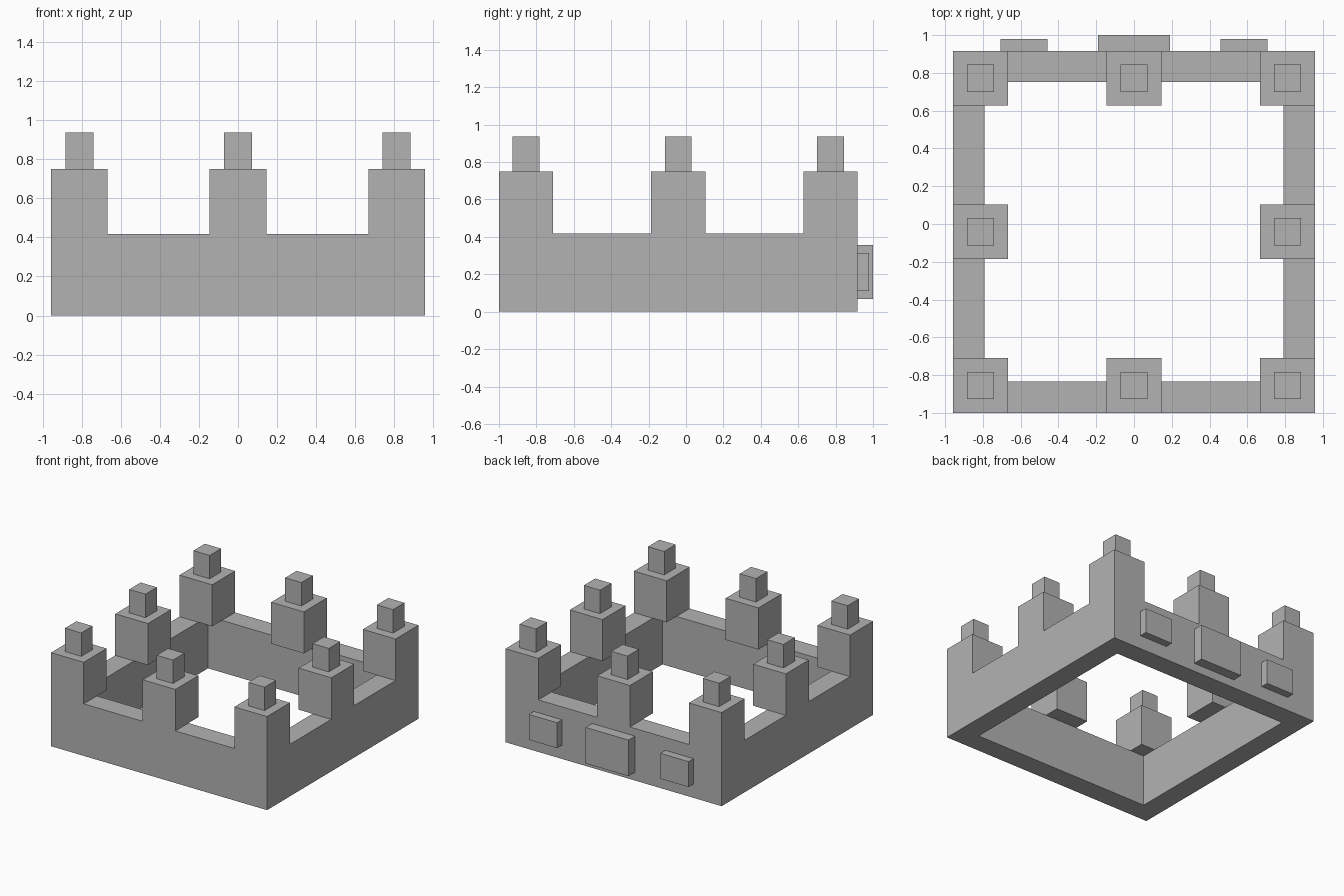
import bpy
import bmesh

cube = bpy.data.objects.get("Cube")
if cube:
    bpy.data.objects.remove(cube, do_unlink=True)

# Single stone colour
stone = bpy.data.materials.new("stone_grey")
stone.use_nodes = True
colour = (0.45, 0.45, 0.45, 1)
stone.diffuse_color = colour
stone.node_tree.nodes["Principled BSDF"].inputs["Base Color"].default_value = colour


def add_object(name, bm):
    bmesh.ops.recalc_face_normals(bm, faces=bm.faces)
    mesh = bpy.data.meshes.new(name)
    bm.to_mesh(mesh)
    bm.free()
    mesh.materials.append(stone)
    obj = bpy.data.objects.new(name, mesh)
    bpy.context.collection.objects.link(obj)
    return obj


def box(name, x, y, z):
    """Box from (low, high) ranges on each axis."""
    bm = bmesh.new()
    bmesh.ops.create_cube(bm, size=1)
    for v in bm.verts:
        v.co = [(lo + hi) / 2 + c * (hi - lo)
                for c, (lo, hi) in zip(v.co, (x, y, z))]
    return add_object(name, bm)


def span(centre, size):
    return centre - size / 2, centre + size / 2


HALF_X, FRONT, BACK = 0.958, -1.0, 0.917
WALL, WALL_TOP = 0.166, 0.417
BLOCK, BLOCK_TOP = 0.29, 0.75
CAP, CAP_TOP = 0.144, 0.938

# Rectangular wall: a closed ring with an open courtyard
bm = bmesh.new()
rings = []
for inset, z in ((0, 0), (0, WALL_TOP), (WALL, WALL_TOP), (WALL, 0)):
    x, y0, y1 = HALF_X - inset, FRONT + inset, BACK - inset
    rings.append([bm.verts.new((px, py, z))
                  for px, py in ((-x, y0), (x, y0), (x, y1), (-x, y1))])
for i in range(4):
    a, b = rings[i], rings[(i + 1) % 4]
    for j in range(4):
        k = (j + 1) % 4
        bm.faces.new((a[j], a[k], b[k], b[j]))
add_object("wall", bm)

# Battlement blocks, flush with the outer wall, each with a small cap
mid_y = (FRONT + BACK) / 2
columns = {"right": -HALF_X + BLOCK / 2, "middle": 0, "left": HALF_X - BLOCK / 2}
rows = {"front": FRONT + BLOCK / 2, "centre": mid_y, "back": BACK - BLOCK / 2}
for row, y in rows.items():
    for column, x in columns.items():
        if row == "centre" and column == "middle":
            continue
        box(f"{row}_{column}_block", span(x, BLOCK), span(y, BLOCK), (WALL_TOP, BLOCK_TOP))
        box(f"{row}_{column}_cap", span(x, CAP), span(y, CAP), (BLOCK_TOP, CAP_TOP))

# Raised panels on the back wall
box("back_middle_panel", span(0, 0.38), (BACK, 1.0), (0.067, 0.356))
for side, x in (("right", -0.583), ("left", 0.583)):
    box(f"back_{side}_panel", span(x, 0.25), (BACK, 0.979), (0.11, 0.314))
